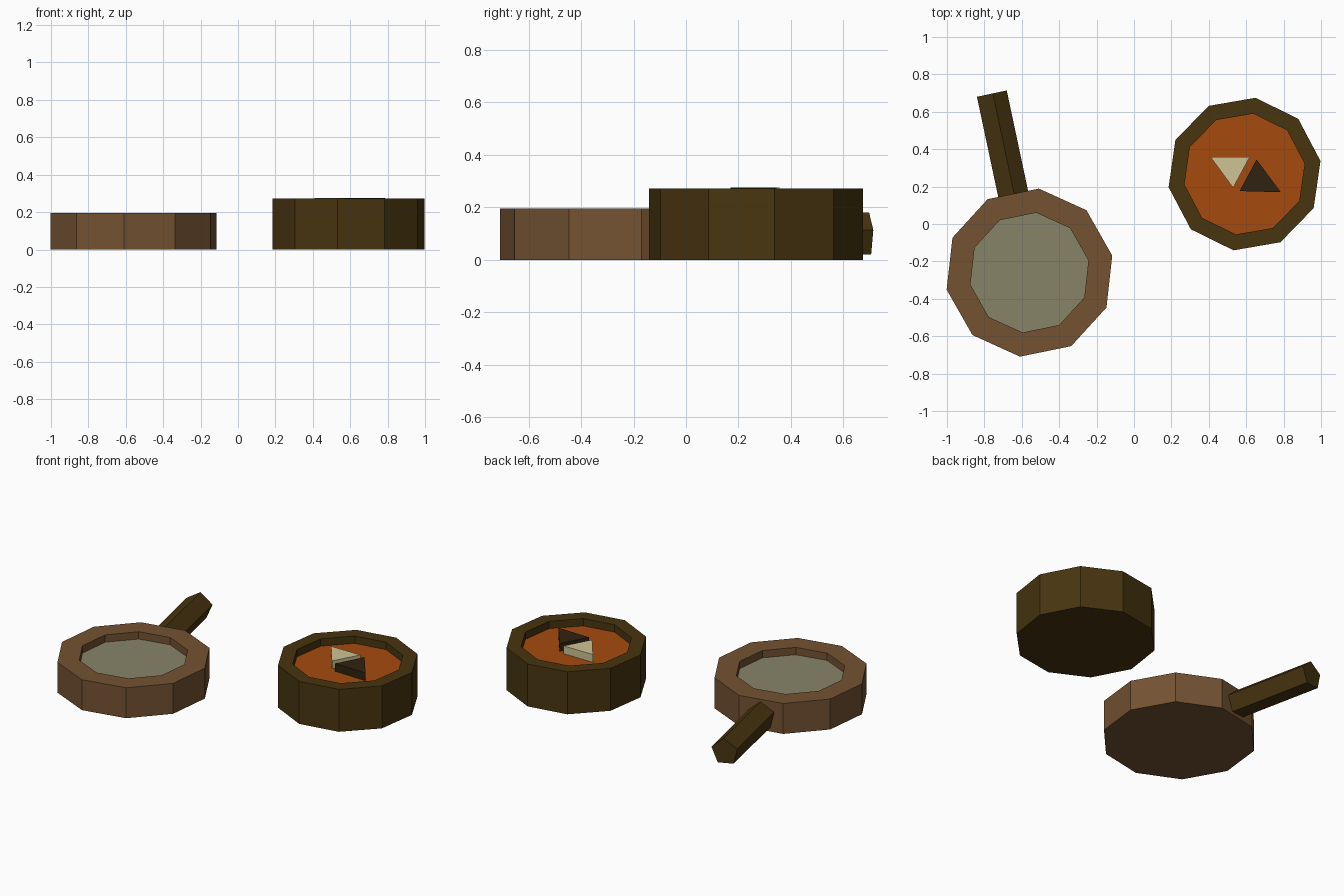
import bpy, bmesh, math
from mathutils import Matrix, Vector

if "Cube" in bpy.data.objects:
    bpy.data.objects.remove(bpy.data.objects["Cube"])


def material(name, rgb):
    m = bpy.data.materials.new(name)
    m.diffuse_color = (*rgb, 1)
    m.use_nodes = True
    m.node_tree.nodes["Principled BSDF"].inputs["Base Color"].default_value = m.diffuse_color
    return m


BROWN = material("warm brown", (0.175, 0.085, 0.032))
OLIVE = material("dark olive wood", (0.064, 0.035, 0.005))
GREY = material("grey green liquid", (0.245, 0.23, 0.14))
ORANGE = material("orange broth", (0.38, 0.07, 0.004))
CREAM = material("cream", (0.62, 0.54, 0.30))
DARK = material("dark brown", (0.030, 0.016, 0.005))


def finish(name, bm, mats):
    bmesh.ops.recalc_face_normals(bm, faces=bm.faces)
    me = bpy.data.meshes.new(name)
    bm.to_mesh(me)
    bm.free()
    for m in mats:
        me.materials.append(m)
    ob = bpy.data.objects.new(name, me)
    bpy.context.collection.objects.link(ob)
    return ob


def vessel(name, centre, phase, outer, inner, height, fill, mats, sides=10):
    """Ten-sided tub with a recessed, coloured fill surface."""
    bm = bmesh.new()
    rings = []
    for r, z in ((outer, 0), (outer, height), (inner, height), (inner, fill)):
        ring = []
        for i in range(sides):
            a = math.radians(phase) + math.tau * i / sides
            ring.append(bm.verts.new((centre[0] + r * math.cos(a),
                                      centre[1] + r * math.sin(a), z)))
        rings.append(ring)
    for lo, hi in zip(rings, rings[1:]):
        for i in range(sides):
            j = (i + 1) % sides
            bm.faces.new((lo[i], lo[j], hi[j], hi[i]))
    bm.faces.new(rings[0][::-1])
    bm.faces.new(rings[-1]).material_index = 1
    return finish(name, bm, mats)


def prism(name, points, offset, mat):
    """Extrude a closed polygon by an offset."""
    bm = bmesh.new()
    base = bm.faces.new([bm.verts.new(p) for p in points])
    ext = bmesh.ops.extrude_face_region(bm, geom=[base], use_keep_orig=True)
    moved = [v for v in ext["geom"] if isinstance(v, bmesh.types.BMVert)]
    bmesh.ops.translate(bm, verts=moved, vec=offset)
    return finish(name, bm, [mat])


# Shallow pan and deeper bowl
PAN = (-0.559, -0.26)
vessel("pan", PAN, 11.6, 0.452, 0.322, 0.195, 0.148, [BROWN, GREY])
vessel("bowl", (0.591, 0.267), 9.8, 0.412, 0.326, 0.272, 0.225, [OLIVE, ORANGE])

# Five-sided pan handle, running outwards from inside the rim wall
angle = math.radians(102)
axis = Vector((math.cos(angle), math.sin(angle), 0))
side = Vector((-axis.y, axis.x, 0))
start = Vector((*PAN, 0.094)) + axis * 0.37
section = []
for i in range(5):
    a = math.radians(23 + 72 * i)
    section.append(start + (side * math.cos(a) + Vector((0, 0, math.sin(a)))) * 0.086)
prism("pan_handle", section, axis * 0.608, OLIVE)

# Triangular pieces floating in the broth
pieces = (("light_piece", CREAM, ((0.41, 0.357), (0.53, 0.193), (0.618, 0.357))),
          ("dark_piece", DARK, ((0.565, 0.176), (0.785, 0.17), (0.655, 0.345))))
for name, mat, tri in pieces:
    prism(name, [(x, y, 0.215) for x, y in tri], Vector((0, 0, 0.06)), mat)
